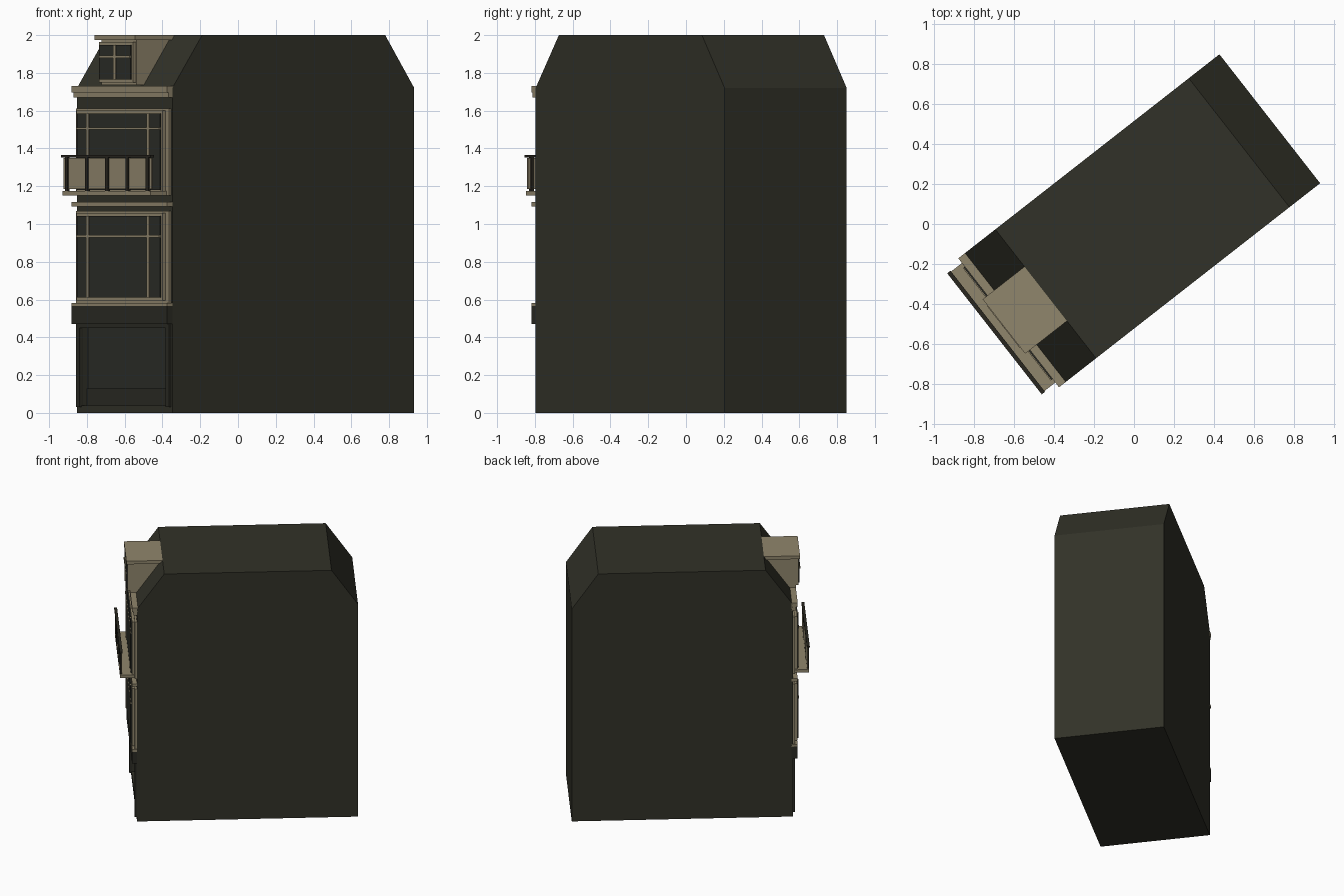
import bpy, bmesh, math
from mathutils import Matrix, Vector

cube = bpy.data.objects.get("Cube")
if cube:
    bpy.data.objects.remove(cube, do_unlink=True)


def material(name, rgb):
    m = bpy.data.materials.new(name)
    m.use_nodes = True
    m.diffuse_color = (*rgb, 1)
    bsdf = m.node_tree.nodes["Principled BSDF"]
    bsdf.inputs["Base Color"].default_value = (*rgb, 1)
    bsdf.inputs["Roughness"].default_value = 0.9
    return m


WALL = material("dark olive wall", (0.031, 0.031, 0.021))
STONE = material("tan stone", (0.28, 0.238, 0.15))
SHOP = material("dark shop paint", (0.024, 0.024, 0.017))
GLASS = material("dark glass", (0.025, 0.027, 0.021))
IRON = material("dark iron", (0.021, 0.019, 0.013))

# Facade frame: x along the facade, y into the house, origin at facade centre
FRAME = Matrix.Translation((-0.60, -0.473, 0)) @ Matrix.Rotation(math.radians(-52), 4, 'Z')
HALF, DEPTH, EAVES, TOP = 0.41, 1.625, 1.72, 2.0


def finish(name, bm, mat):
    bmesh.ops.recalc_face_normals(bm, faces=bm.faces)
    mesh = bpy.data.meshes.new(name)
    bm.to_mesh(mesh)
    bm.free()
    mesh.materials.append(mat)
    ob = bpy.data.objects.new(name, mesh)
    ob.matrix_world = FRAME
    bpy.context.collection.objects.link(ob)
    return ob


def box(name, x, y, z, mat):
    """Box from (low, high) pairs on each axis."""
    bm = bmesh.new()
    bmesh.ops.create_cube(bm, size=1)
    for v in bm.verts:
        v.co = Vector([sum(r) / 2 + c * (r[1] - r[0]) for c, r in zip(v.co, (x, y, z))])
    return finish(name, bm, mat)


def centred(name, half, out, z, mat, back=0.01):
    """Box centred on the facade that stands out from the wall."""
    return box(name, (-half, half), (-out, back), z, mat)


# House body with sloping front and back roof
bm = bmesh.new()
profile = [(0, 0), (DEPTH, 0), (DEPTH, EAVES), (DEPTH - 0.195, TOP), (0.2, TOP), (0, EAVES)]
side = bm.faces.new([bm.verts.new((-HALF, y, z)) for y, z in profile])
ext = bmesh.ops.extrude_face_region(bm, geom=[side])
bmesh.ops.translate(bm, vec=(2 * HALF, 0, 0),
                    verts=[g for g in ext["geom"] if isinstance(g, bmesh.types.BMVert)])
house = finish("house_body", bm, WALL)

# Shop recess
cutter = box("shop_recess_cutter", (-0.37, 0.37), (-0.1, 0.05), (0.04, 0.45), SHOP)
cutter.hide_render = True
cutter.hide_set(True)
cut = house.modifiers.new("shop_recess", 'BOOLEAN')
cut.object = cutter
cut.operation = 'DIFFERENCE'
cut.solver = 'EXACT'

# Shop front
box("shop_window", (-0.37, 0.37), (0.044, 0.052), (0.13, 0.45), GLASS)
box("shop_stall_riser", (-0.37, 0.37), (0.035, 0.052), (0.04, 0.13), SHOP)
for s, label in ((1, "left"), (-1, "right")):
    box("shop_pilaster_" + label, sorted((s * 0.37, s * 0.4)), (-0.016, 0.01), (0.03, 0.47), SHOP)
centred("shop_lintel", 0.37, 0.016, (0.45, 0.47), SHOP)
centred("shop_sign_band", HALF, 0.036, (0.47, 0.565), SHOP)
centred("shop_band_cap", HALF, 0.036, (0.565, 0.582), STONE)


def window(name, half, z, base, bars, transom, frame=0.03):
    """Stepped stone surround with a dark pane and thin glazing bars."""
    z0, z1 = z
    centred(name + "_surround", half, base, z, STONE)
    centred(name + "_inner_frame", half - frame, base + 0.019, (z0 + 0.015, z1 - 0.012), STONE)
    pane = half - frame - 0.013
    g0, g1 = z0 + 0.03, z1 - 0.027
    centred(name + "_pane", pane, base + 0.027, (g0, g1), GLASS)
    out = (-base - 0.032, -base)
    for i, x in enumerate(bars):
        box(f"{name}_bar_{i}", (x - 0.009, x + 0.009), out, (g0, g1), STONE)
    box(name + "_transom", (-pane, pane), out, (transom - 0.006, transom + 0.006), STONE)


window("first_floor_window", 0.4, (0.58, 1.07), 0.016, (-0.26, 0.26), 0.935)
window("second_floor_window", 0.4, (1.15, 1.612), 0.016, (-0.26, 0.26), 1.505)

# String course and main cornice
centred("string_course", HALF, 0.036, (1.092, 1.116), STONE)
centred("cornice_lower", HALF, 0.025, (1.67, 1.697), STONE)
centred("cornice_upper", HALF, 0.036, (1.697, 1.73), STONE)

# Balcony
centred("balcony_slab", 0.38, 0.122, (1.15, 1.174), STONE)
box("balcony_panel", (-0.377, 0.377), (-0.115, -0.108), (1.186, 1.35), STONE)
box("balcony_rail", (-0.385, 0.385), (-0.126, -0.105), (1.353, 1.365), IRON)
for i in range(5):
    x = 0.174 * (i - 2)
    box(f"balcony_post_{i}", (x - 0.011, x + 0.011), (-0.122, -0.107), (1.174, 1.355), IRON)

# Dormer
box("dormer_body", (-0.15, 0.15), (-0.035, 0.19), (1.735, 1.975), STONE)
window("dormer_window", 0.15, (1.735, 1.975), 0.038, (0,), 1.885, frame=0.004)
box("dormer_roof", (-0.173, 0.173), (-0.066, 0.2), (1.974, 2.0), STONE)
